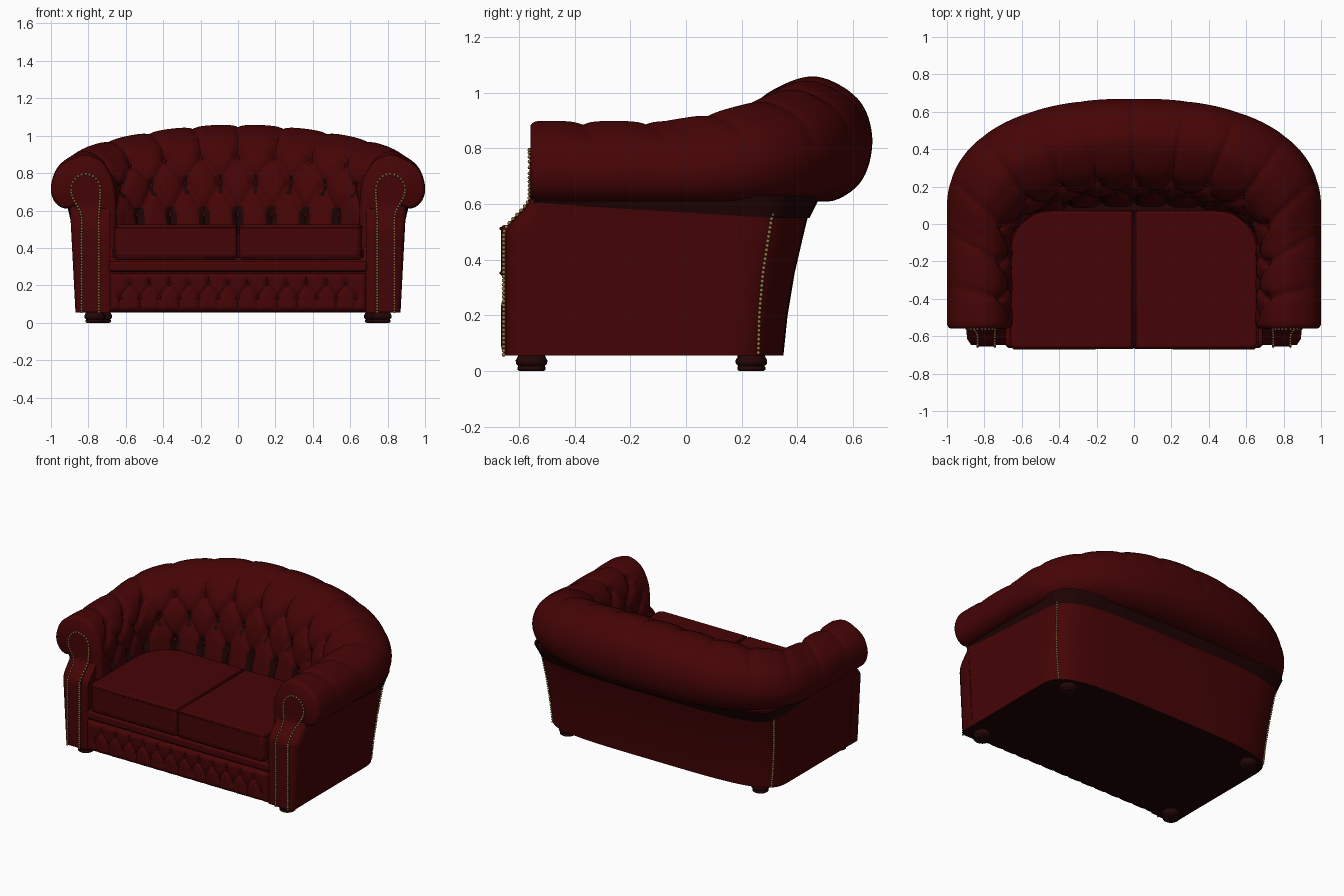
import bpy, bmesh, math
from mathutils import Vector

if "Cube" in bpy.data.objects:
    bpy.data.objects.remove(bpy.data.objects["Cube"])

def material(name, rgb):
    m = bpy.data.materials.new(name)
    m.diffuse_color = (*rgb, 1)
    m.use_nodes = True
    m.node_tree.nodes["Principled BSDF"].inputs["Base Color"].default_value = m.diffuse_color
    return m

RED = material("oxblood leather", (0.060, 0.0012, 0.0016))
DARK = material("dark lining", (0.014, 0.001, 0.001))
WOOD = material("dark wood", (0.018, 0.0016, 0.0016))
BRASS = material("aged brass", (0.30, 0.19, 0.06))

def finish(bm, name, mat, angle=40, bevel=0, recalc=True):
    if recalc:
        bmesh.ops.recalc_face_normals(bm, faces=bm.faces)
    me = bpy.data.meshes.new(name)
    bm.to_mesh(me)
    bm.free()
    ob = bpy.data.objects.new(name, me)
    bpy.context.collection.objects.link(ob)
    me.materials.append(mat)
    if bevel:
        b = ob.modifiers.new("soft edges", 'BEVEL')
        b.width, b.segments, b.limit_method = bevel, 3, 'ANGLE'
    bpy.ops.object.select_all(action='DESELECT')
    ob.select_set(True)
    bpy.context.view_layer.objects.active = ob
    bpy.ops.object.shade_smooth_by_angle(angle=math.radians(angle))
    return ob

def skin(bm, rings, closed=True):
    rows = [[bm.verts.new(p) for p in r] for r in rings]
    n = len(rows[0])
    for a, b in zip(rows, rows[1:]):
        for i in range(n if closed else n - 1):
            j = (i + 1) % n
            bm.faces.new((a[i], a[j], b[j], b[i]))
    return rows

def u_curve(a, yf, yc, b, n, count):
    """U plan curve, straight arms and superelliptic back, evenly resampled."""
    half = [Vector((a, yf + (yc - yf) * i / 40, 0)) for i in range(40)]
    for i in range(201):
        t = math.pi / 2 * i / 200
        half.append(Vector((a * max(math.cos(t), 0) ** (2 / n), yc + b * math.sin(t) ** (2 / n), 0)))
    half[-1].x = 0
    pts = half + [Vector((-p.x, p.y, 0)) for p in half[-2::-1]]
    acc = [0]
    for p, q in zip(pts, pts[1:]):
        acc.append(acc[-1] + (q - p).length)
    out, k = [], 0
    for i in range(count):
        d = acc[-1] * i / (count - 1)
        while k < len(pts) - 2 and acc[k + 1] < d:
            k += 1
        out.append(pts[k].lerp(pts[k + 1], (d - acc[k]) / max(acc[k + 1] - acc[k], 1e-9)))
    return out

def spline(table, t):
    """Catmull-Rom through a table of points."""
    i = min(int(t), len(table) - 2)
    f = t - i
    p = [Vector(table[max(0, min(len(table) - 1, i + k))]) for k in (-1, 0, 1, 2)]
    return 0.5 * (2 * p[1] + (p[2] - p[0]) * f + (2 * p[0] - 5 * p[1] + 4 * p[2] - p[3]) * f * f
                  + (3 * p[1] - p[0] - 3 * p[2] + p[3]) * f ** 3)

def tuft(c, r, rmax):
    """Depth of diamond creases and button pockets; c = column, r = row."""
    rc = max(0, min(rmax, r))
    f1, f2 = (abs(t - round(t)) for t in (c - rc / 2, c + rc / 2))
    return math.exp(-min(f1, f2) / 0.11), math.exp(-(max(f1, f2) / 0.16) ** 2 - 8 * (r - rc) ** 2)

def studs(name, pts, mat, r, seg=8):
    bm = bmesh.new()
    for p in pts:
        vs = bmesh.ops.create_uvsphere(bm, u_segments=seg, v_segments=max(4, seg // 2), radius=r)['verts']
        bmesh.ops.translate(bm, verts=vs, vec=p)
    return finish(bm, name, mat, 80)

# Tufted inner upholstery and rolled top, swept round the U
ARM = [(0, .35), (0, .5), (.0, .62), (.03, .74), (.16, .84), (.33, .885), (.55, .895),
       (.88, .83), (1, .73), (.95, .65), (.8, .612), (.64, .625)]
BACK = [(0, .35), (.03, .5), (.08, .65), (.14, .8), (.22, .92), (.38, 1.01), (.65, 1.06),
        (.91, .98), (1, .84), (.94, .69), (.76, .612), (.56, .625)]
NS, NP, COLS = 241, 78, 13.4
outer = u_curve(1.0, -.53, .07, .60, 2.3, NS)
inner = u_curve(.65, -.53, -.15, .24, 3, NS)
rings = []
for i in range(NS):
    u = 2 * min(i, NS - 1 - i) / (NS - 1)
    k = math.sin(max(0, (u - .30) / .70) * math.pi / 2) ** 1.15
    ring = []
    for j in range(NP):
        t = 11 * j / (NP - 1)
        s, z = spline(ARM, t).lerp(spline(BACK, t), k)
        p = inner[i].lerp(outer[i], s)
        ring.append((p.x, p.y, z))
    rings.append(ring)
bm = bmesh.new()
rows = skin(bm, rings, False)
bm.normal_update()
if rows[NS // 2][NP * 6 // 11].normal.z < 0:
    bmesh.ops.reverse_faces(bm, faces=bm.faces)
    bm.normal_update()
moves, lining = [], set()
for i, row in enumerate(rows):
    c = (i / (NS - 1) - .5) * COLS
    end = min(1, min(i, NS - 1 - i) / 8)
    for j, v in enumerate(row):
        t = 11 * j / (NP - 1)
        r = (t - 1.6) / 1.1
        crease, pocket = tuft(c, r, 2)
        fade = max(0, min(1, (8.5 - t) / 4.5))
        moves.append((v, v.normal * -(.026 * crease * fade + .024 * pocket) * end))
        low_slot = -.75 < r < .35 and abs(c - round(c)) < .2 - .1 * max(0, r + .2)
        mid_slot = .62 < r < 1.35 and abs(c - .5 - round(c - .5)) < .08 + .1 * abs(r - 1)
        if (low_slot or mid_slot) and end == 1:
            lining.add(v)
for v, d in moves:
    v.co += d
# dark lining showing in the deep pockets
for f in bm.faces:
    if all(v in lining for v in f.verts):
        f.material_index = 1
buttons = []
for r in range(3):
    j = round((1.6 + 1.1 * r) * (NP - 1) / 11)
    for n in range(-13, 14):
        if (n + r) % 2 == 0 and abs(n) < 13:
            v = rows[round((n / 2 / COLS + .5) * (NS - 1))][j]
            buttons.append(v.co + v.normal * .004)
# rounded arm fronts
for row in (rows[0], rows[-1]):
    sx = 1 if row[0].co.x > 0 else -1
    mid = Vector((.83 * sx, -.53, .74))
    prev = row
    for scale, dy in ((.985, -.01), (.95, -.022), (.89, -.029)):
        ring = [bm.verts.new(mid + (v.co - mid) * scale + Vector((0, dy, 0))) for v in row]
        for a in range(NP - 1):
            bm.faces.new((prev[a], prev[a + 1], ring[a + 1], ring[a]))
        prev = ring
    bm.faces.new(prev)
bmesh.ops.recalc_face_normals(bm, faces=bm.faces)
top = max((f for f in bm.faces), key=lambda f: f.calc_center_median().z)
if top.normal.z < 0:
    bmesh.ops.reverse_faces(bm, faces=bm.faces)
finish(bm, "tufted_back_and_arms", RED, 60, recalc=False).data.materials.append(DARK)
studs("back_buttons", buttons, RED, .012)

# Outer shell with a dark underside
SHELL = [(.055, .868, .35), (.2, .873, .365), (.35, .881, .39), (.48, .889, .42), (.55, .894, .437),
         (.63, .90, .465)]
def plan(w, b, count=121):
    return u_curve(w, -.545, b - .26, .26, 4, count)
bm = bmesh.new()
rows = skin(bm, [[(p.x, p.y, z) for p in plan(w, b)] for z, w, b in SHELL], False)
bm.faces.new(rows[0]).material_index = 1
finish(bm, "outer_shell", RED, 30).data.materials.append(DARK)

# Dark band under the roll, deeper towards the back
bm = bmesh.new()
low, high = plan(.897, .444), plan(.915, .485)
low = [(p.x, p.y, .603 - .053 * min(1, (p.y + .545) / .85)) for p in low]
skin(bm, [low, [(p.x, p.y, .632) for p in high]], False)
finish(bm, "under_roll_band", DARK, 30)

# Brass nails down the back corners
nails = []
for k in range(34):
    z = .065 + .53 * k / 33
    i = max(n for n in range(len(SHELL) - 1) if SHELL[n][0] <= z)
    _, w, b = Vector(SHELL[i]).lerp(Vector(SHELL[i + 1]), (z - SHELL[i][0]) / (SHELL[i + 1][0] - SHELL[i][0]))
    f = .65 - .16 * k / 33
    for sx in (1, -1):
        nails.append(Vector((sx * (w * (1 - f ** 4) ** .25 + .003), b - .26 + .26 * f, z)))

def smooth(a, b, x):
    t = max(0, min(1, (x - a) / (b - a)))
    return t * t * (3 - 2 * t)

def post_y(z):
    return -.646 + .093 * smooth(.49, .63, z)

# Arm posts and scroll facings with nail trim
CX, CZ, R = .815, .71, .085
side_l, side_r = [], []
for k in range(45):
    z = .058 + (CZ - .058) * k / 44
    side_l.append((.738 - .008 * smooth(.55, CZ, z), z))
    side_r.append((.838 + .062 * smooth(.56, CZ, z), z))
for k in range(1, 13):
    a = math.pi / 2 * k / 12.2
    side_l.append((CX - R * math.cos(a), CZ + R * math.sin(a)))
    side_r.append((CX + R * math.cos(a), CZ + R * math.sin(a)))
for sx, tag in ((1, "right"), (-1, "left")):
    bm = bmesh.new()
    rings = []
    for k in range(25):
        z = .055 + .57 * k / 24
        xo = .869 + .03 * k / 24
        rings.append([(sx * x, y, z) for x, y in
                      ((.685, -.53), (.685, post_y(z)), (xo - .02, post_y(z)), (xo, post_y(z) + .03), (xo, -.53))])
    rows = skin(bm, rings)
    bm.faces.new(rows[0]).material_index = 1
    bm.faces.new(rows[-1])
    finish(bm, tag + "_arm_post", RED, 60).data.materials.append(DARK)
    bm = bmesh.new()
    rows = skin(bm, [[(sx * l, post_y(z) + .02, z), (sx * l, post_y(z) - .01, z),
                      (sx * r, post_y(z) - .01, z), (sx * r, post_y(z) + .02, z)]
                     for (l, z), (r, _) in zip(side_l, side_r)])
    bm.faces.new(rows[0])
    bm.faces.new(rows[-1])
    finish(bm, tag + "_scroll_facing", RED, 40)
    last = None
    for x, z in side_l + side_r[::-1]:
        p = Vector((sx * (x + (CX - x) * .08), post_y(z) - .009, z))
        if last is None or (p - last).length > .0145:
            nails.append(p)
            last = p
studs("brass_nails", nails, BRASS, .0072, seg=8)

# Front rail with plain top band
def box(name, lo, hi, bevel):
    bm = bmesh.new()
    bmesh.ops.create_cube(bm, size=1)
    for v in bm.verts:
        v.co = Vector(lo[i] + (v.co[i] + .5) * (hi[i] - lo[i]) for i in range(3))
    bm.normal_update()
    for f in bm.faces:
        f.material_index = int(f.normal.z < -.5)
    ob = finish(bm, name, RED, 40, bevel)
    ob.data.materials.append(DARK)

box("front_rail", (-.70, -.635, .055), (.70, .0, .33), .006)
box("rail_top_band", (-.69, -.655, .272), (.69, -.60, .328), .014)

# Tufted rail panel
bm = bmesh.new()
rings = []
for k in range(37):
    z = .06 + .205 * k / 36
    ring = []
    for i in range(193):
        x = -.69 + 1.38 * i / 192
        crease, pocket = tuft(x / .105, (z - .135) / .07, 1)
        edge = min(1, min(z - .06, .265 - z) / .03, (.69 - abs(x)) / .03)
        edge = math.sqrt(max(0, 1 - (1 - edge) ** 2))
        on = 1 - smooth(.63, .66, abs(x))
        ring.append((x, -.634 - .03 * edge + (.014 * crease + .008 * pocket) * edge * on, z))
    rings.append(ring)
skin(bm, rings, False)
finish(bm, "tufted_rail_panel", RED, 60)
studs("rail_buttons", [(n * .0525, -.646, .135 if n % 2 == 0 else .205) for n in range(-12, 13)], RED, .010)

# Seat cushions with piping
for sx, tag in ((1, "right"), (-1, "left")):
    edge = [(.008, -.665), (.64, -.665), (.66, -.645)]
    edge += [(.44 + .22 * math.cos(a), -.15 + .22 * math.sin(a)) for a in (math.pi / 2 * k / 12 for k in range(13))]
    edge += [(.008, .07)]
    bm = bmesh.new()
    rows = skin(bm, [[(sx * x, y, z) for x, y in edge] for z in (.335, .525)])
    bm.faces.new(rows[0])
    bm.faces.new(rows[1])
    finish(bm, tag + "_seat_cushion", RED, 40, .018)
    for z, level in ((.352, "lower"), (.512, "upper")):
        cu = bpy.data.curves.new("piping", 'CURVE')
        cu.dimensions, cu.bevel_depth, cu.bevel_resolution = '3D', .006, 2
        sp = cu.splines.new('POLY')
        sp.points.add(len(edge) - 1)
        for p, (x, y) in zip(sp.points, edge):
            p.co = (sx * x, y, z, 1)
        sp.use_cyclic_u = True
        ob = bpy.data.objects.new(f"{tag}_{level}_piping", cu)
        bpy.context.collection.objects.link(ob)
        cu.materials.append(RED)

# Turned bun feet
FOOT = [(.044, 0), (.05, .004), (.05, .014), (.047, .018), (.056, .026), (.057, .038), (.05, .05), (.048, .06)]
for x, y, tag in ((.765, -.555, "front"), (.73, .235, "back")):
    for sx, side in ((1, "right"), (-1, "left")):
        bm = bmesh.new()
        rows = skin(bm, [[(sx * x + r * math.cos(a), y + r * math.sin(a), z)
                          for a in (math.tau * k / 24 for k in range(24))] for r, z in FOOT])
        bm.faces.new(rows[0])
        bm.faces.new(rows[-1])
        finish(bm, f"{tag}_{side}_foot", WOOD, 50)
